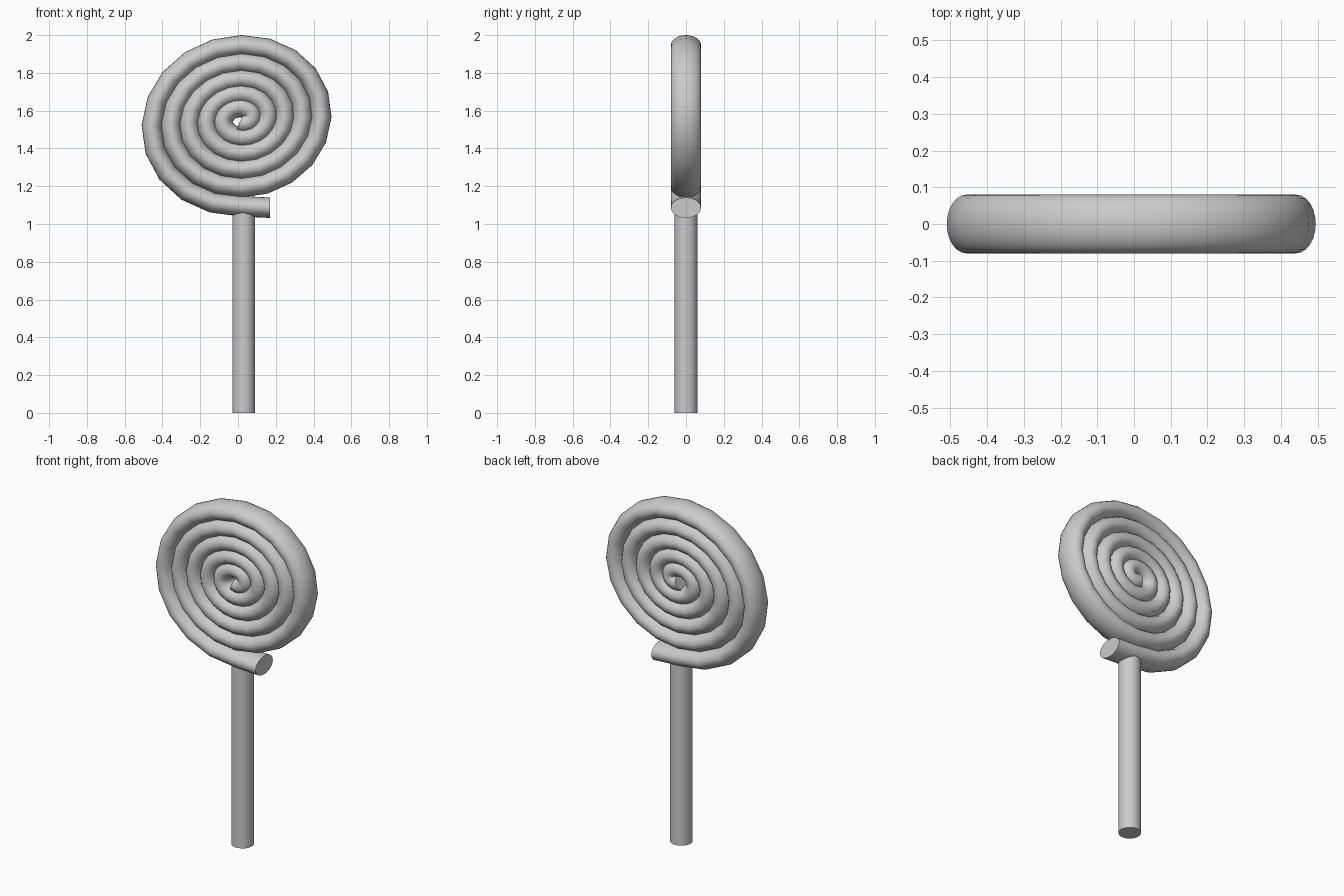
import bpy, bmesh
from math import sin, cos, pi
from mathutils import Vector

if "Cube" in bpy.data.objects:
    bpy.data.objects.remove(bpy.data.objects["Cube"])

STEPS, TURNS, SIDES = 20, 5.05, 24
HALF_WIDTH, HALF_DEPTH = 0.054, 0.08


def finish(bm, name):
    bmesh.ops.recalc_face_normals(bm, faces=bm.faces)
    mesh = bpy.data.meshes.new(name)
    bm.to_mesh(mesh)
    bm.free()
    obj = bpy.data.objects.new(name, mesh)
    bpy.context.collection.objects.link(obj)
    bpy.ops.object.select_all(action='DESELECT')
    obj.select_set(True)
    bpy.context.view_layer.objects.active = obj
    bpy.ops.object.shade_smooth_by_angle(angle=pi / 4)


def spiral_point(t):
    # t counts turns inward from the bottom, slightly wider than tall
    rx = 0.5 - 0.104 * t + 0.0022 * t * t
    rz = 0.45 - 0.1 * t + 0.003 * t * t
    x = 0.018 - rx * sin(2 * pi * t)
    z = 1.544 + 0.003 * t - rz * cos(2 * pi * t) + 0.05 * (x - 0.018)
    return Vector((x, 0, z))


# Candy spiral: straight tail followed by the coil, swept with an oval section
path = [Vector((0.17, 0, 1.086))]
path += [spiral_point(i / STEPS) for i in range(int(TURNS * STEPS) + 1)]
bm = bmesh.new()
rings = []
for i, p in enumerate(path):
    tangent = (path[min(i + 1, len(path) - 1)] - path[max(i - 1, 0)]).normalized()
    if i == 0:
        tangent = Vector((-1, 0, 0))
    side = Vector((-tangent.z, 0, tangent.x))
    rings.append([bm.verts.new(p + side * HALF_WIDTH * cos(2 * pi * k / SIDES)
                               + Vector((0, HALF_DEPTH * sin(2 * pi * k / SIDES), 0)))
                  for k in range(SIDES)])
for a, b in zip(rings, rings[1:]):
    for k in range(SIDES):
        n = (k + 1) % SIDES
        bm.faces.new((a[k], a[n], b[n], b[k]))
bm.faces.new(rings[0])
bm.faces.new(rings[-1])
finish(bm, "candy_spiral")

# Stick
bm = bmesh.new()
bmesh.ops.create_cone(bm, cap_ends=True, segments=32, radius1=0.06, radius2=0.06, depth=1.08)
bmesh.ops.translate(bm, verts=bm.verts, vec=(0.03, 0, 0.54))
finish(bm, "stick")
